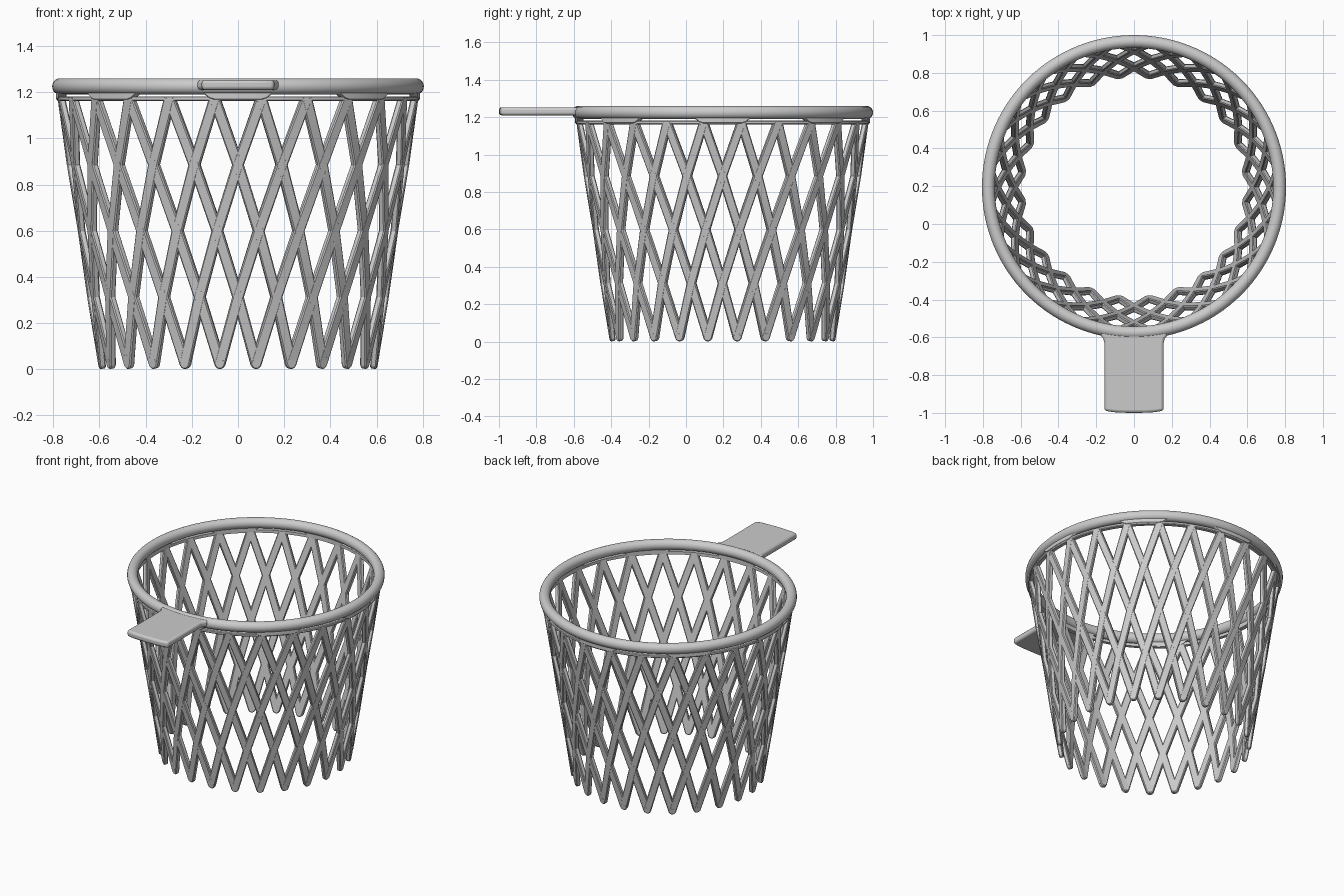
import bpy, bmesh
from math import sin, cos, pi, radians
from mathutils import Vector

if "Cube" in bpy.data.objects:
    bpy.data.objects.remove(bpy.data.objects["Cube"])

CY = 0.195          # hoop centre in y
N = 24              # diamonds around the net
STEP = 2 * pi / N


def polar(r, a, z):
    return Vector((r * sin(a), CY - r * cos(a), z))


def finish(name, bm, angle=35):
    bmesh.ops.recalc_face_normals(bm, faces=bm.faces[:])
    me = bpy.data.meshes.new(name)
    bm.to_mesh(me)
    bm.free()
    ob = bpy.data.objects.new(name, me)
    bpy.context.collection.objects.link(ob)
    bpy.ops.object.select_all(action='DESELECT')
    ob.select_set(True)
    bpy.context.view_layer.objects.active = ob
    bpy.ops.object.shade_smooth_by_angle(angle=radians(angle))
    return ob


def skin(bm, loops, closed=False):
    """Join equal-sized closed loops of points into a tube."""
    rows = [[bm.verts.new(p) for p in loop] for loop in loops]
    n = len(rows[0])
    for i in range(len(rows) if closed else len(rows) - 1):
        a, b = rows[i], rows[(i + 1) % len(rows)]
        for j in range(n):
            k = (j + 1) % n
            bm.faces.new((a[j], a[k], b[k], b[j]))
    if not closed:
        bm.faces.new(rows[0])
        bm.faces.new(rows[-1])


def revolve(name, profile, segs=120):
    bm = bmesh.new()
    skin(bm, [[polar(r, 2 * pi * i / segs, z) for r, z in profile]
              for i in range(segs)], True)
    return finish(name, bm)


# Round hoop and the thin band below it
revolve("hoop", [(0.771 + 0.034 * cos(2 * pi * k / 20),
                  1.225 + 0.035 * sin(2 * pi * k / 20)) for k in range(20)])
revolve("net_band", [(0.758, 1.162), (0.780, 1.162), (0.785, 1.167),
                     (0.785, 1.178), (0.780, 1.182), (0.758, 1.182)])

# Eight tabs joining band and hoop, with eased ends
bm = bmesh.new()
for t in range(8):
    loops = []
    for i in range(17):
        s = i / 8 - 1
        e = min(1, (1 - abs(s)) / 0.35)
        zb = 1.198 - 0.032 * e * e * (3 - 2 * e)
        a = t * pi / 4 + s * radians(12)
        loops.append([polar(r, a, z) for r, z in
                      ((0.755, zb), (0.783, zb), (0.789, zb + 0.005),
                       (0.789, 1.21), (0.755, 1.21))])
    skin(bm, loops)
finish("hoop_tabs", bm)

# Net strands: chamfered flat bars kinked at every crossing
ZB, ZT = 0.026, 1.172
W, T, C = 0.024, 0.014, 0.005
SECTION = [(W, T - C), (W - C, T), (C - W, T), (-W, T - C),
           (-W, C - T), (C - W, -T), (W - C, -T), (W, C - T)]


def net_point(a, z):
    return polar(0.591 + 0.180 * z / 1.17, a, z)


def net_normal(a):
    return Vector((sin(a), -cos(a), -0.154)).normalized()


bm = bmesh.new()
for i in range(N):
    for side in (-1, 1):
        angs = [(i + 0.5 + side * k / 2) * STEP for k in range(5)]
        pts = [net_point(a, ZB + (ZT - ZB) * k / 4) for k, a in enumerate(angs)]
        loops = []
        for k, a in enumerate(angs):
            d = (pts[min(k + 1, 4)] - pts[max(k - 1, 0)]).normalized()
            n = net_normal(a)
            w = d.cross(n).normalized()
            loops.append([pts[k] + w * u + n * v for u, v in SECTION])
        skin(bm, loops)
finish("net_strands", bm, 30)

# Rounded tips along the bottom of the net
bm = bmesh.new()
for i in range(N):
    a = (i + 0.5) * STEP
    n = net_normal(a)
    w = Vector((cos(a), sin(a), 0))
    up = n.cross(w)
    c = net_point(a, ZB)
    skin(bm, [[c + n * v + (w * cos(q * pi / 8) + up * sin(q * pi / 8)) * r
               for q in range(16)]
              for v, r in ((-T, W - C), (C - T, W), (T - C, W), (T, W - C))])
finish("net_tips", bm, 30)

# Flat handle with a slightly bowed end and small flares at the hoop
half = [(0.06, -0.999), (0.11, -0.996), (0.157, -0.988), (0.157, -0.63),
        (0.162, -0.608), (0.175, -0.592), (0.175, -0.565)]
outline = [(0, -1.0)] + half + [(-x, y) for x, y in reversed(half)]
bm = bmesh.new()
skin(bm, [[Vector((x, y, z)) for x, y in outline] for z in (1.21, 1.253)])
handle = finish("handle", bm)
bev = handle.modifiers.new("rounded_edges", 'BEVEL')
bev.width = 0.014
bev.segments = 3
bev.limit_method = 'ANGLE'
bev.angle_limit = radians(40)
